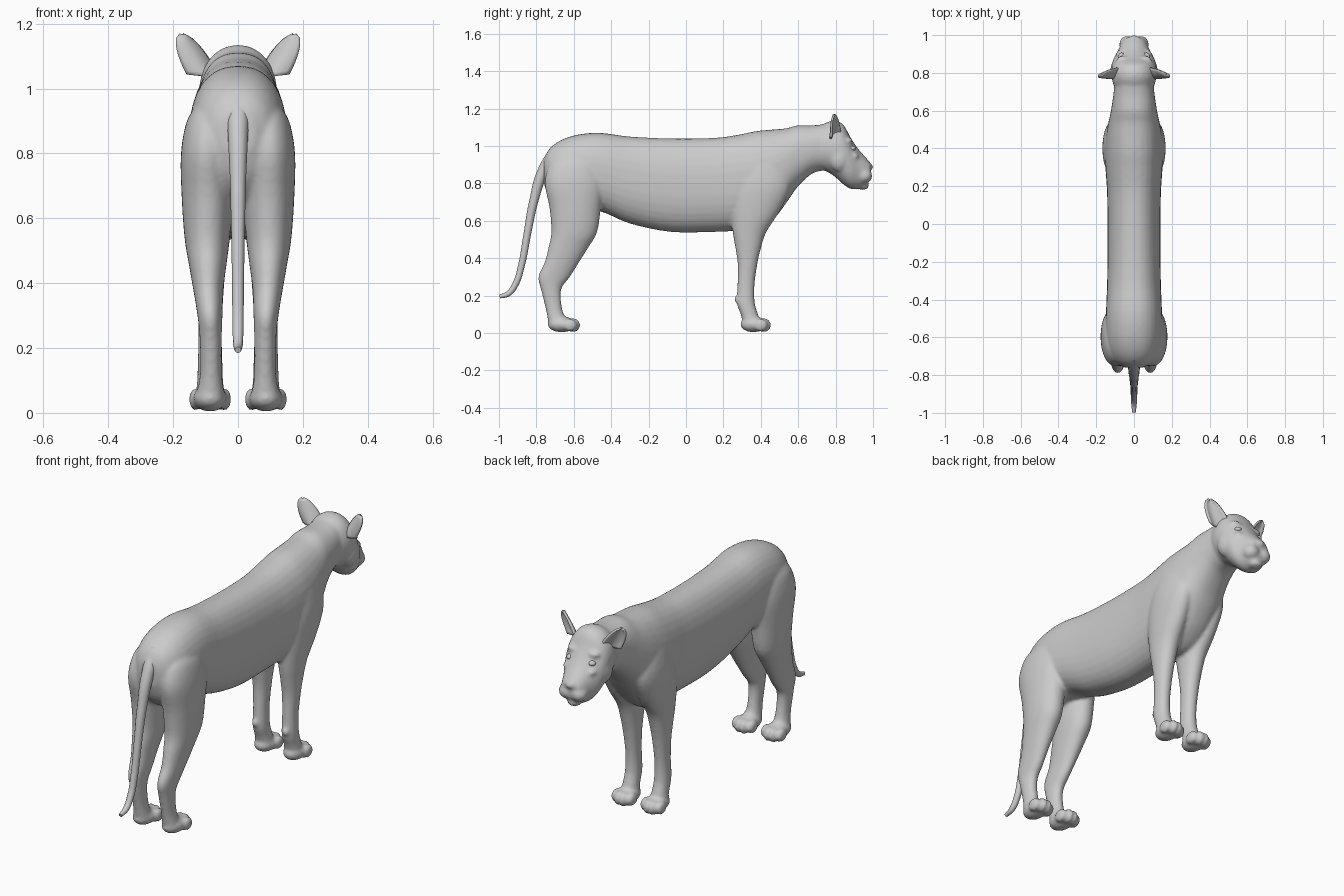
import bpy, bmesh
from math import cos, sin, pi, copysign
from mathutils import Matrix, Vector

if "Cube" in bpy.data.objects:
    bpy.data.objects.remove(bpy.data.objects["Cube"])

coat = bpy.data.materials.new("grey_coat")
coat.use_nodes = True
coat.diffuse_color = (0.6, 0.6, 0.6, 1)
coat.node_tree.nodes["Principled BSDF"].inputs["Base Color"].default_value = (0.6, 0.6, 0.6, 1)


def smooth_rows(rows, steps=4):
    """Catmull-Rom interpolation between the given cross-sections."""
    out = []
    for i in range(len(rows) - 1):
        a, b, c, d = (rows[max(0, min(len(rows) - 1, i + k))] for k in (-1, 0, 1, 2))
        for s in range(steps):
            t = s / steps
            out.append([q + t * (r - p) / 2 + t * t * (p - 2.5 * q + 2 * r - s4 / 2)
                        + t ** 3 * (1.5 * (q - r) + (s4 - p) / 2)
                        for p, q, r, s4 in zip(a, b, c, d)])
    return out + [list(rows[-1])]


def loft(bm, rows, upright, power=2.3, sides=32):
    """Rows are (position, low, high, x_min, x_max); upright stacks them along z."""
    rings = []
    for pos, low, high, x0, x1 in smooth_rows(rows):
        ring = []
        for k in range(sides):
            c, s = cos(2 * pi * k / sides), sin(2 * pi * k / sides)
            x = (x0 + x1) / 2 + (x1 - x0) / 2 * copysign(abs(c) ** (2 / power), c)
            h = (low + high) / 2 + (high - low) / 2 * copysign(abs(s) ** (2 / power), s)
            ring.append(bm.verts.new((x, h, pos) if upright else (x, pos, h)))
        rings.append(ring)
    for a, b in zip(rings, rings[1:]):
        for k in range(sides):
            n = (k + 1) % sides
            bm.faces.new((a[k], a[n], b[n], b[k]))
    bm.faces.new(rings[0])
    bm.faces.new(rings[-1])


def blob(bm, centre, size):
    """Ellipsoid with the given half sizes."""
    m = Matrix.Translation(centre) @ Matrix.Diagonal((*size, 1))
    bmesh.ops.create_uvsphere(bm, u_segments=24, v_segments=16, radius=1, matrix=m)


def pair(bm, centre, size):
    for side in (1, -1):
        blob(bm, (side * centre[0], *centre[1:]), size)


def leg(bm, rows):
    for side in (1, -1):
        loft(bm, [(z, y0, y1, side * a, side * b) for z, y0, y1, a, b in rows], True, 2.1)


def paw(bm, heel, toe):
    """Pad with four toes on each side."""
    mid = (heel + toe) / 2
    pair(bm, (0.086, mid - 0.012, 0.046), (0.052, (toe - heel) / 2 - 0.012, 0.042))
    for i in range(4):
        inner = i in (1, 2)
        pair(bm, (0.041 + 0.03 * i, toe - (0.038 if inner else 0.056), 0.042),
             (0.02, 0.038, 0.038 if inner else 0.034))


def finish(name, bm):
    bmesh.ops.recalc_face_normals(bm, faces=bm.faces)
    for f in bm.faces:
        f.smooth = True
    mesh = bpy.data.meshes.new(name)
    bm.to_mesh(mesh)
    bm.free()
    mesh.materials.append(coat)
    obj = bpy.data.objects.new(name, mesh)
    bpy.context.collection.objects.link(obj)
    return obj


body = bmesh.new()

# Torso and neck: y, underside, top, half width
torso = [
    (-.76, .80, .93, .05), (-.73, .72, .985, .1), (-.67, .66, 1.03, .135),
    (-.58, .64, 1.06, .15), (-.46, .65, 1.07, .148), (-.3, .585, 1.05, .142),
    (-.08, .54, 1.04, .14), (.15, .54, 1.043, .142), (.28, .545, 1.06, .15),
    (.38, .54, 1.08, .155), (.47, .61, 1.088, .148), (.54, .7, 1.095, .135),
    (.6, .785, 1.11, .122), (.68, .855, 1.11, .11), (.76, .87, 1.12, .1)]
loft(body, [(y, a, b, -w, w) for y, a, b, w in torso], False)

# Head: skull narrowing to the muzzle
head = [
    (.70, .9, 1.09, .09), (.74, .87, 1.12, .11), (.79, .84, 1.135, .12),
    (.84, .795, 1.115, .118), (.88, .77, 1.045, .106), (.92, .77, .985, .084),
    (.96, .785, .94, .066), (.985, .82, .91, .05)]
loft(body, [(y, a, b, -w, w) for y, a, b, w in head], False, 2.1)
pair(body, (.036, .953, .84), (.042, .043, .04))     # whisker pads
blob(body, (0, .982, .888), (.03, .018, .02))        # nose
blob(body, (0, .945, .787), (.036, .034, .022))      # chin
pair(body, (.08, .82, .93), (.045, .055, .07))       # cheeks
pair(body, (.06, .868, 1.028), (.034, .024, .016))   # brows
pair(body, (.07, .895, .945), (.026, .03, .018))     # cheekbones

# Legs: z, rear edge, front edge, inner x, outer x
leg(body, [
    (.95, -.68, -.54, .05, .125), (.9, -.73, -.47, .02, .158),
    (.8, -.755, -.44, .015, .176), (.67, -.73, -.455, .015, .174),
    (.54, -.72, -.475, .025, .165), (.46, -.735, -.52, .035, .152),
    (.38, -.755, -.57, .045, .138), (.3, -.79, -.62, .048, .125),
    (.23, -.775, -.668, .05, .118), (.12, -.748, -.66, .05, .117),
    (.05, -.735, -.63, .04, .13)])
leg(body, [
    (.98, .34, .48, .05, .125), (.9, .29, .53, .03, .15),
    (.78, .255, .555, .03, .167), (.65, .245, .5, .03, .16),
    (.54, .25, .43, .03, .146), (.45, .265, .4, .038, .136),
    (.36, .277, .38, .045, .128), (.25, .275, .366, .05, .122),
    (.16, .272, .368, .048, .124), (.1, .292, .385, .046, .126),
    (.05, .305, .4, .04, .13)])
paw(body, -.74, -.565)
paw(body, .29, .455)
pair(body, (.09, .275, .18), (.018, .016, .022))     # wrist pads

# Blend everything into one continuous skin
skin = finish("body", body)
remesh = skin.modifiers.new("blend", 'REMESH')
remesh.mode = 'VOXEL'
remesh.voxel_size = 0.009
remesh.use_smooth_shade = True
relax = skin.modifiers.new("relax", 'SMOOTH')
relax.factor = 0.5
relax.iterations = 5

# Eyes
eyes = bmesh.new()
pair(eyes, (.066, .887, .987), (.018, .02, .014))
finish("eyes", eyes)

# Ears: cupped leaves opening forward and outward
ears = bmesh.new()
facing = Vector((.5, .8, .2)).normalized()
across = Vector((.88, -.47, 0))
rise = Vector((.063, -.008, .122))
n = 10
for side in (1, -1):
    grid = []
    for j in range(n + 1):
        v = j / n
        width = .048 * (1 - v ** 2.5) ** .6 + .004
        row = []
        for i in range(n + 1):
            u = 2 * i / n - 1
            p = Vector((.112, .805, 1.045)) + rise * v + across * (u * width)
            p -= facing * (.034 * (1 - u * u) * (1 - v * .7))
            row.append(ears.verts.new((side * p.x, p.y, p.z)))
        grid.append(row)
    for a, b in zip(grid, grid[1:]):
        for i in range(n):
            quad = (a[i], a[i + 1], b[i + 1], b[i])
            ears.faces.new(quad if side > 0 else quad[::-1])
ear_pair = finish("ears", ears)
thick = ear_pair.modifiers.new("thickness", 'SOLIDIFY')
thick.thickness = 0.01
thick.offset = 0

# Tail: tapering curve hanging behind
curve = bpy.data.curves.new("tail", 'CURVE')
curve.dimensions = '3D'
curve.bevel_depth = 1
curve.bevel_resolution = 4
curve.use_fill_caps = True
path = [(-.69, .97, .042), (-.765, .86, .031), (-.815, .7, .024), (-.85, .52, .02),
        (-.88, .36, .018), (-.912, .26, .017), (-.95, .21, .015), (-.996, .194, .01)]
spline = curve.splines.new('BEZIER')
spline.bezier_points.add(len(path) - 1)
for point, (y, z, r) in zip(spline.bezier_points, path):
    point.co = (0, y, z)
    point.radius = r
    point.handle_left_type = point.handle_right_type = 'AUTO'
curve.materials.append(coat)
tail = bpy.data.objects.new("tail", curve)
bpy.context.collection.objects.link(tail)
bpy.ops.object.select_all(action='DESELECT')
tail.select_set(True)
bpy.context.view_layer.objects.active = tail
bpy.ops.object.convert(target='MESH')
bpy.ops.object.shade_smooth()
